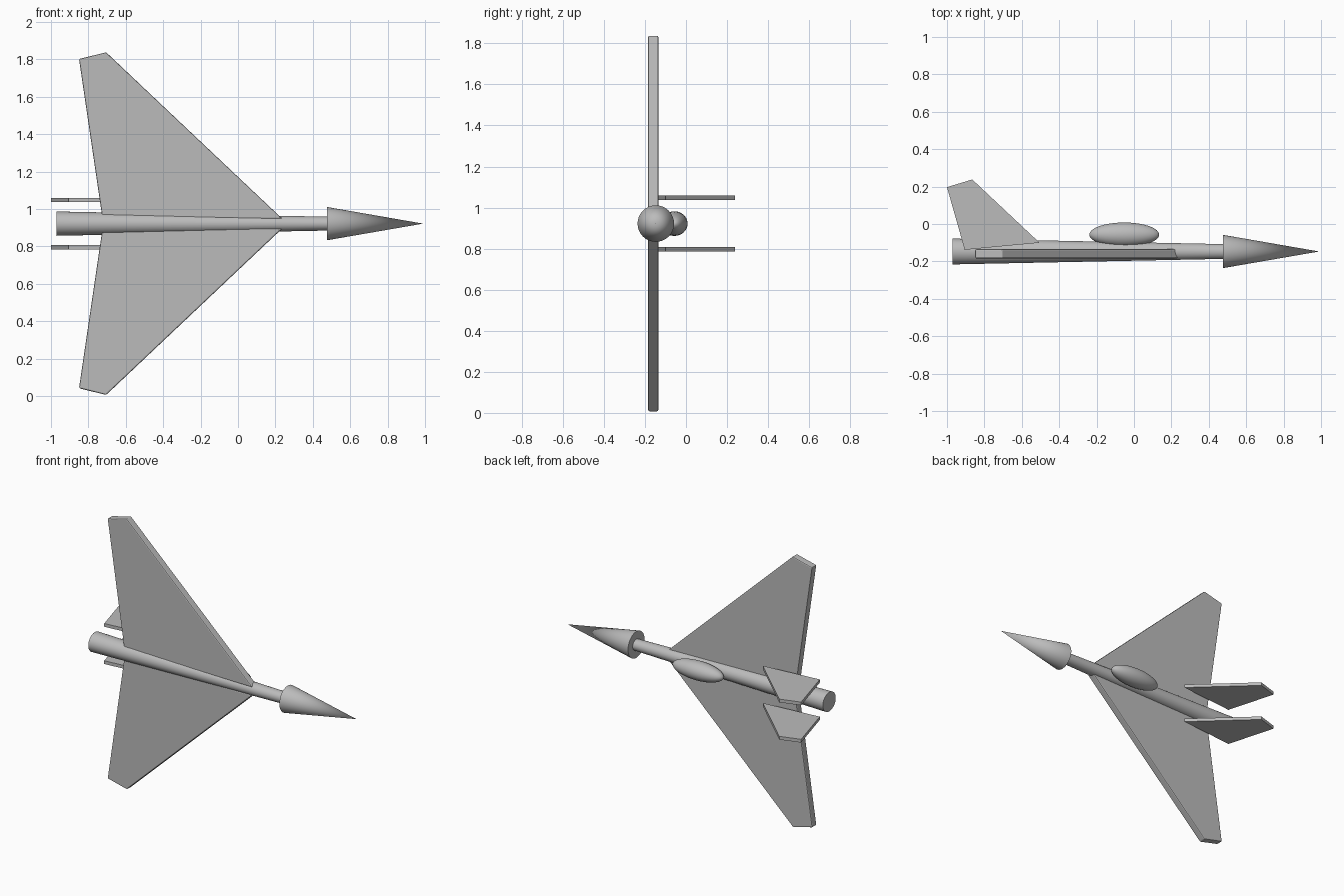
import bpy, bmesh
from math import radians
from mathutils import Matrix, Vector

if "Cube" in bpy.data.objects:
    bpy.data.objects.remove(bpy.data.objects["Cube"], do_unlink=True)

AXIS_Y, AXIS_Z = -0.147, 0.922   # centre line of the fuselage

grey = bpy.data.materials.new("plain grey")
grey.use_nodes = True
colour = (0.5, 0.5, 0.5, 1)
grey.diffuse_color = colour
grey.node_tree.nodes["Principled BSDF"].inputs["Base Color"].default_value = colour


def finish(bm, name, smooth=True):
    bmesh.ops.recalc_face_normals(bm, faces=bm.faces)
    mesh = bpy.data.meshes.new(name)
    bm.to_mesh(mesh)
    bm.free()
    obj = bpy.data.objects.new(name, mesh)
    bpy.context.collection.objects.link(obj)
    mesh.materials.append(grey)
    if smooth:
        bpy.ops.object.select_all(action="DESELECT")
        obj.select_set(True)
        bpy.context.view_layer.objects.active = obj
        bpy.ops.object.shade_smooth_by_angle(angle=radians(35))
    return obj


def tapered_tube(name, x0, x1, r0, r1, squash=1.0):
    """Round part along x, from radius r0 at x0 to r1 at x1."""
    bm = bmesh.new()
    matrix = (Matrix.Translation(((x0 + x1) / 2, AXIS_Y, AXIS_Z))
              @ Matrix.Diagonal((1, 1, squash, 1))
              @ Matrix.Rotation(radians(90), 4, "Y"))
    bmesh.ops.create_cone(bm, cap_ends=True, segments=32, radius1=r0,
                          radius2=r1, depth=x1 - x0, matrix=matrix)
    return finish(bm, name)


def plate(name, corners, thickness, bevel=0.0):
    """Flat part: corners on one face, pushed along the thickness vector."""
    bm = bmesh.new()
    face = bm.faces.new([bm.verts.new(c) for c in corners])
    grown = bmesh.ops.extrude_face_region(bm, geom=[face], use_keep_orig=True)
    moved = [g for g in grown["geom"] if isinstance(g, bmesh.types.BMVert)]
    bmesh.ops.translate(bm, verts=moved, vec=Vector(thickness))
    obj = finish(bm, name, smooth=False)
    if bevel:
        mod = obj.modifiers.new("soft edges", "BEVEL")
        mod.width, mod.segments = bevel, 2
    return obj


# Fuselage and nose
tapered_tube("fuselage", -0.97, 0.5, 0.069, 0.039, squash=0.94)
tapered_tube("nose_cone", 0.475, 0.99, 0.089, 0.0)

# Canopy: ellipsoid with its poles on the long axis
bm = bmesh.new()
bmesh.ops.create_uvsphere(
    bm, u_segments=32, v_segments=16, radius=1,
    matrix=Matrix.Translation((-0.052, -0.057, AXIS_Z))
    @ Matrix.Diagonal((0.187, 0.065, 0.06, 1))
    @ Matrix.Rotation(radians(90), 4, "Y"))
finish(bm, "canopy")

# Wings and tail fins, mirrored about the centre line
wing = [(-0.725, 0.03), (-0.85, 0.88), (-0.705, 0.916), (0.237, 0.026)]
fin = [(-1.0, 0.197), (-0.865, 0.238), (-0.505, -0.1), (-0.905, -0.138)]
for side, sign in (("upper", 1), ("lower", -1)):
    plate(side + "_wing",
          [(x, -0.184, AXIS_Z + sign * z) for x, z in wing],
          (0, 0.049, 0), bevel=0.007)
    plate(side + "_tail_fin",
          [(x, y, AXIS_Z + sign * 0.126 - 0.011) for x, y in fin],
          (0, 0, 0.022))
